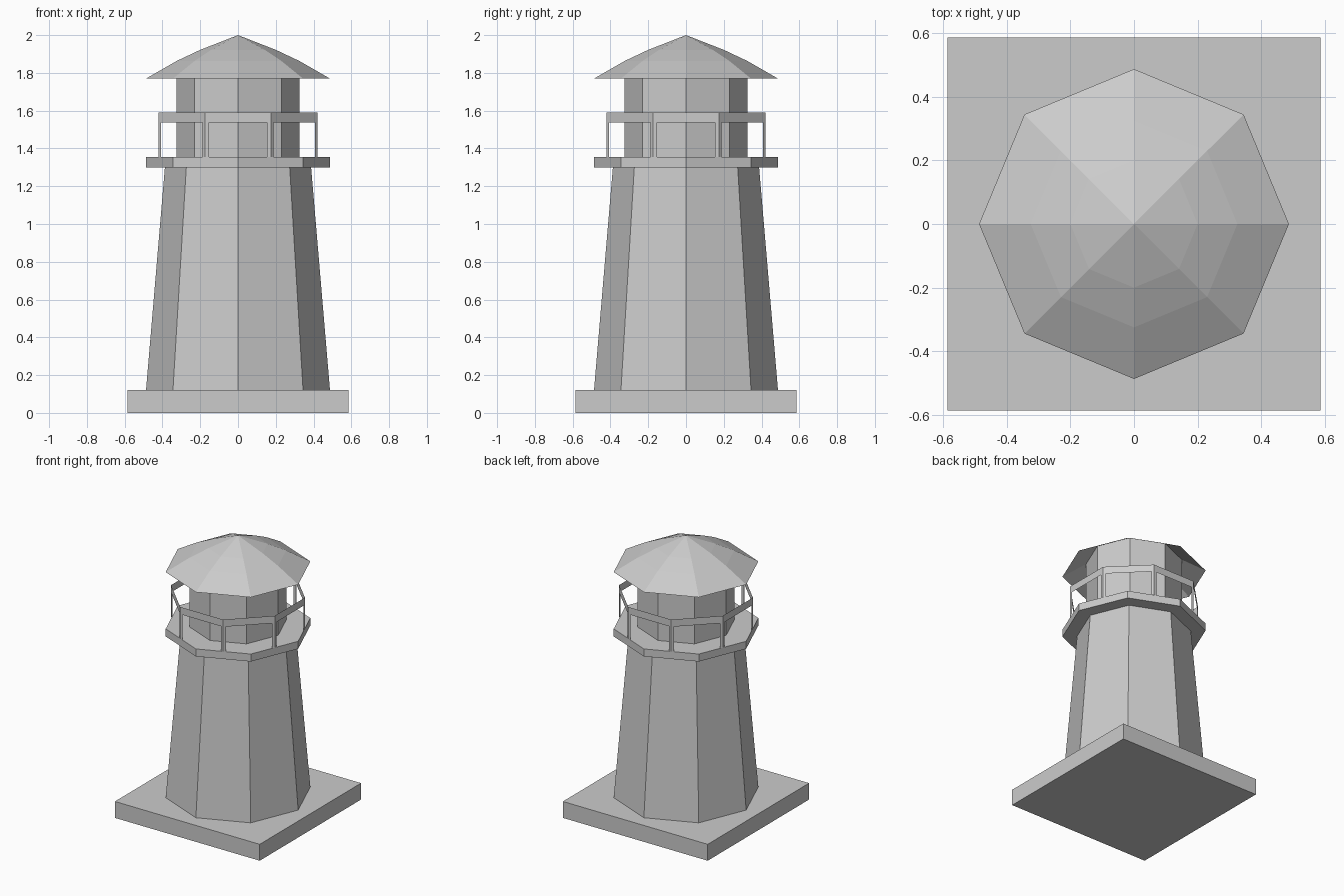
import bpy
import bmesh
from math import cos, sin, pi

cube = bpy.data.objects.get("Cube")
if cube:
    bpy.data.objects.remove(cube, do_unlink=True)

GREY = (0.6, 0.6, 0.6, 1)
stone = bpy.data.materials.new("plain_grey")
stone.diffuse_color = GREY
stone.use_nodes = True
stone.node_tree.nodes["Principled BSDF"].inputs["Base Color"].default_value = GREY


def finish(name, bm):
    mesh = bpy.data.meshes.new(name)
    bm.to_mesh(mesh)
    bm.free()
    mesh.materials.append(stone)
    obj = bpy.data.objects.new(name, mesh)
    bpy.context.collection.objects.link(obj)
    return obj


def lathe(name, profile, sides=8, turn=0.0, bottom=True, top=True):
    """Stack polygon rings of (radius, height) from bottom to top; zero radius is a tip."""
    bm = bmesh.new()
    rings = []
    for r, z in profile:
        count = sides if r else 1
        rings.append([bm.verts.new((r * cos(turn + 2 * pi * i / sides),
                                    r * sin(turn + 2 * pi * i / sides), z))
                      for i in range(count)])
    for low, high in zip(rings, rings[1:]):
        for i in range(sides):
            j = (i + 1) % sides
            if len(high) == 1:
                bm.faces.new((low[i], low[j], high[0]))
            else:
                bm.faces.new((low[i], low[j], high[j], high[i]))
    if bottom:
        bm.faces.new(rings[0][::-1])
    if top and len(rings[-1]) > 1:
        bm.faces.new(rings[-1])
    return finish(name, bm)


# Square plinth and tapering tower
lathe("base", [(0.586 * 2 ** 0.5, 0), (0.586 * 2 ** 0.5, 0.12)], sides=4, turn=pi / 4)
lathe("tower", [(0.487, 0.12), (0.387, 1.3)], bottom=False, top=False)

# Walkway, lamp room and open-bottomed roof shell
lathe("gallery", [(0.487, 1.3), (0.487, 1.355)])
lathe("lamp_room", [(0.325, 1.355), (0.325, 1.863)], bottom=False, top=False)
lathe("roof", [(0.487, 1.77), (0.325, 1.863), (0.2, 1.922), (0, 2.0)], bottom=False)

# Thin handrail band, turned so its flats face the front
RAIL_R = 0.42 / cos(pi / 8)
lathe("handrail", [(RAIL_R, 1.537), (RAIL_R, 1.59)], turn=pi / 8, bottom=False, top=False)

# Folded posts wrapping each corner of the handrail
bm = bmesh.new()
corners = [(RAIL_R * cos(pi / 8 + k * pi / 4), RAIL_R * sin(pi / 8 + k * pi / 4))
           for k in range(8)]
LEG = 0.055
for k, (cx, cy) in enumerate(corners):
    px, py = corners[k - 1]
    nx, ny = corners[(k + 1) % 8]
    path = [(cx + (px - cx) * LEG, cy + (py - cy) * LEG), (cx, cy),
            (cx + (nx - cx) * LEG, cy + (ny - cy) * LEG)]
    low = [bm.verts.new((x, y, 1.355)) for x, y in path]
    high = [bm.verts.new((x, y, 1.537)) for x, y in path]
    for i in range(2):
        bm.faces.new((low[i], low[i + 1], high[i + 1], high[i]))
finish("rail_posts", bm)
